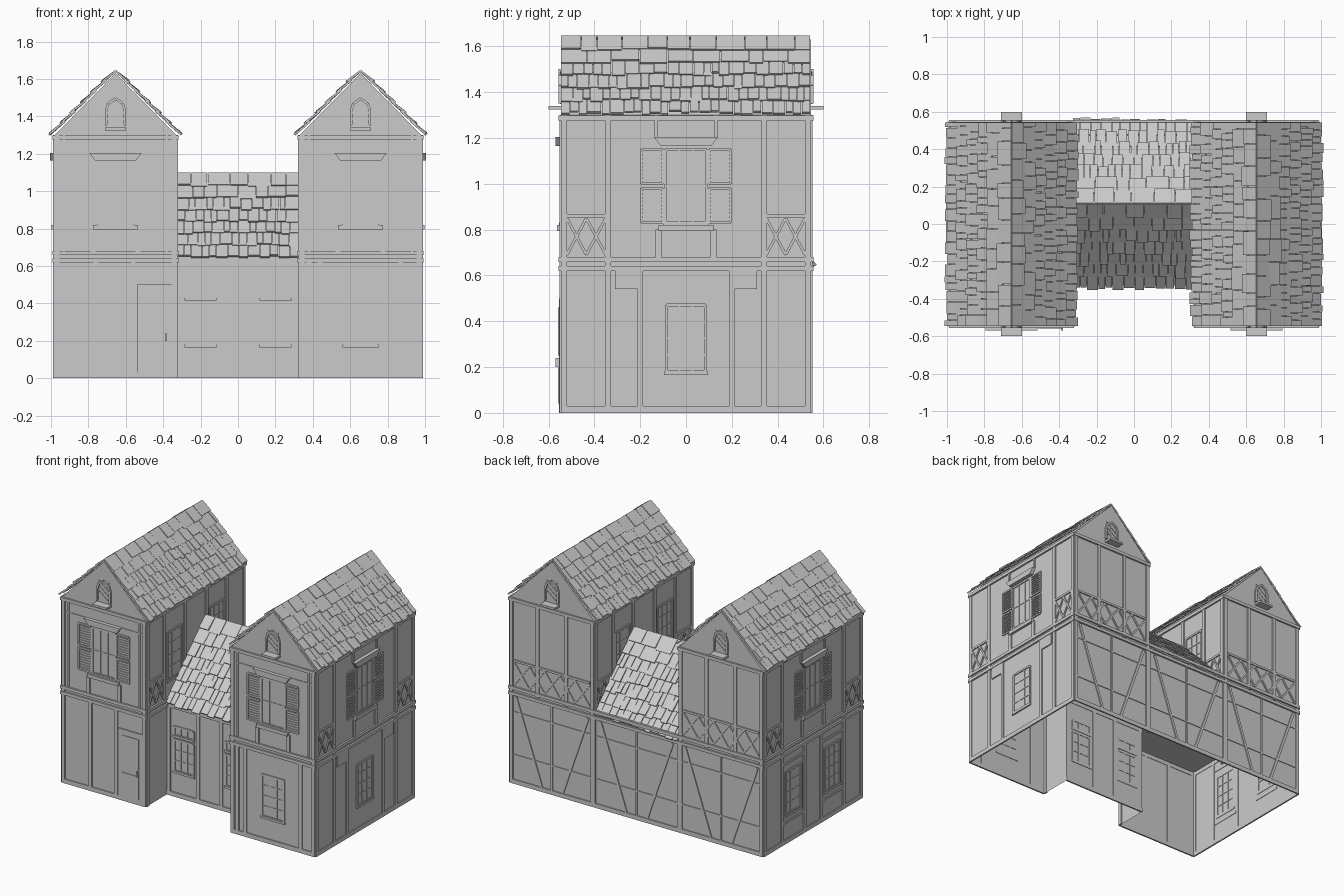
import bpy, bmesh, random
from mathutils import Vector

random.seed(4)
cube = bpy.data.objects.get("Cube")
if cube:
    bpy.data.objects.remove(cube)

stone = bpy.data.materials.new("plain_grey")
stone.use_nodes = True
GREY = (0.6, 0.6, 0.6, 1)
stone.diffuse_color = GREY
stone.node_tree.nodes["Principled BSDF"].inputs["Base Color"].default_value = GREY

X, Y, Z = Vector((1, 0, 0)), Vector((0, 1, 0)), Vector((0, 0, 1))
OUT, IN, HALF, MID, FLOOR, EAVE = 0.98, 0.33, 0.545, 0.655, 0.65, 1.3
MID_FRONT = -0.31


def finish(name, bm, recalc=True):
    if recalc:
        bmesh.ops.recalc_face_normals(bm, faces=bm.faces)
    mesh = bpy.data.meshes.new(name)
    bm.to_mesh(mesh)
    bm.free()
    mesh.materials.append(stone)
    bpy.context.collection.objects.link(bpy.data.objects.new(name, mesh))


def prism(bm, ring, offset, caps=True):
    a = [bm.verts.new(p) for p in ring]
    b = [bm.verts.new(p + offset) for p in ring]
    for i in range(len(a)):
        j = (i + 1) % len(a)
        bm.faces.new((a[i], a[j], b[j], b[i]))
    if caps:
        bm.faces.new(a[::-1])
        bm.faces.new(b)


class Wall:
    """Flat drawing surface: u runs along the wall, z up, depth outwards."""

    def __init__(self, name, origin, u, n):
        self.name, self.o, self.u, self.n, self.bm = name, origin, u, n, bmesh.new()

    def poly(self, pts, depth, back=0.003):
        ring = [self.o + self.u * a + Z * z - self.n * back for a, z in pts]
        prism(self.bm, ring, self.n * (depth + back))

    def rect(self, a, b, lo, hi, depth=0.008):
        self.poly([(a, lo), (b, lo), (b, hi), (a, hi)], depth)

    def bar(self, p, q, w=0.012, depth=0.007):
        p, q = Vector(p), Vector(q)
        d = (q - p).normalized() * w / 2
        s = Vector((-d.y, d.x))
        self.poly([p - s, q - s, q + s, p + s], depth)

    def posts(self, places, lo, hi, w=0.025):
        for a in places:
            self.rect(a - w / 2, a + w / 2, lo, hi)

    def rails(self, a, b, heights, w=0.02, depth=0.008):
        for z in heights:
            self.rect(a, b, z - w / 2, z + w / 2, depth)

    def lattice(self, a, b, lo=0.69, hi=0.85, n=2):
        step = (b - a) / n
        for i in range(n):
            l, r = a + i * step, a + (i + 1) * step
            self.bar((l, lo), (r, hi))
            self.bar((l, hi), (r, lo))
        self.rails(a, b, [hi + 0.01], 0.015)

    def window(self, c, lo, hi, w=0.17, cols=3, rows=4):
        l, r, t = c - w / 2, c + w / 2, 0.014
        for i in range(cols + 1):
            a = l + w * i / cols
            k = t if i in (0, cols) else t / 2
            self.bar((a, lo), (a, hi), k, k / 2)
        for i in range(rows + 1):
            z = lo + (hi - lo) * i / rows
            k = t if i in (0, rows) else t / 2
            self.bar((l, z), (r, z), k, k / 2)
        self.rect(l - 0.01, r + 0.01, lo - 0.015, lo, 0.01)

    def shuttered(self, c):
        lo, hi = 0.83, 1.15
        self.window(c, lo, hi, 0.18, 3, 2)
        for s in (-1, 1):
            a, b = sorted((c + s * 0.1, c + s * 0.195))
            for half in (lo, lo + 0.17):
                top = half + 0.15
                self.posts([a, b], half, top, 0.012)
                self.rails(a, b, [half, top], 0.012)
                for k in range(1, 9):
                    z = half + k * 0.15 / 9
                    self.rect(a, b, z - 0.004, z + 0.004, 0.006)
            self.posts([c + s * 0.12], 0.68, 0.8)
        self.poly([(c - 0.11, 1.165), (c + 0.11, 1.165),
                   (c + 0.14, 1.205), (c - 0.14, 1.205)], 0.025)
        self.rect(c - 0.12, c + 0.12, 0.795, 0.82, 0.018)

    def arch(self):
        l, lo, spring, top = 0.05, 1.35, 1.43, 1.495
        side = [(l, lo), (l, spring), (l * 0.75, spring + 0.04), (0, top)]
        pts = side + [(-a, z) for a, z in side[-2::-1]]
        for p, q in zip(pts, pts[1:]):
            self.bar(p, q, 0.014, 0.012)
        for s in (-1, 1):
            for z in (lo, lo + 0.035, lo + 0.07):
                self.bar((-s * l * 0.9, z), (s * l * 0.85, z + 0.07), 0.006, 0.005)
        self.rect(-0.055, 0.055, 1.325, 1.34, 0.055)

    def done(self):
        finish(self.name, self.bm)


def shingles(name, origin, along, length, slope, normal, rows):
    """Overlapping uneven tiles laid row by row from the eave up."""
    bm = bmesh.new()
    step = slope.length / rows
    t = slope.normalized()
    for r in range(rows):
        wide = 2 if r >= rows - 2 else 1
        a = 0
        while a < length - 0.005:
            w = min(random.uniform(0.03, 0.065) * wide, length - a)
            if length - a - w < 0.02:
                w = length - a
            low = r * step - random.uniform(0, 0.02)
            high = min((r + 1) * step + 0.012, slope.length)
            lift = random.uniform(0.01, 0.018)
            base = origin + along * a
            ring = [base + t * low + normal * (lift - 0.011),
                    base + t * high - normal * 0.006,
                    base + t * high + normal * 0.005,
                    base + t * low + normal * lift]
            prism(bm, ring, along * (w - 0.003))
            a += w
    finish(name, bm)


# Hollow ground floor on a U-shaped footprint, open underneath
foot = [(-OUT, -HALF), (-IN, -HALF), (-IN, MID_FRONT), (IN, MID_FRONT),
        (IN, -HALF), (OUT, -HALF), (OUT, HALF), (-OUT, HALF)]
bm = bmesh.new()
prism(bm, [Vector((x, y, 0)) for x, y in foot], Z * FLOOR, caps=False)
finish("ground_floor_walls", bm, recalc=False)

# Middle roof body and its two tiled slopes
bm = bmesh.new()
ridge_y, ridge_z = 0.11, 1.095
prism(bm, [Vector((-IN, y, z)) for y, z in
           ((MID_FRONT - 0.02, FLOOR), (HALF, FLOOR), (ridge_y, ridge_z))], X * 2 * IN)
finish("middle_roof_body", bm)
for label, y in (("front", MID_FRONT - 0.02), ("back", HALF)):
    start = Vector((-IN + 0.005, y, FLOOR))
    rise = Vector((0, ridge_y - y, ridge_z - FLOOR))
    n = Vector((0, -rise.z if y < 0 else rise.z, abs(rise.y))).normalized()
    shingles("middle_roof_tiles_" + label, start, X, 2 * IN - 0.01, rise, n, 7)

for side, s in (("left", 1), ("right", -1)):
    # Upper storey with gable, and its tiled slopes
    bm = bmesh.new()
    ring = [(IN, FLOOR), (OUT, FLOOR), (OUT, EAVE), (MID, 1.63), (IN, EAVE)]
    prism(bm, [Vector((s * x, -HALF, z)) for x, z in ring], Y * 2 * HALF)
    finish(side + "_upper_storey", bm)
    for label, edge in (("outer", 0.99), ("inner", 0.32)):
        start = Vector((s * edge, -HALF, EAVE + 0.01))
        rise = Vector((s * (MID - edge), 0, 1.643 - start.z))
        n = Vector((-rise.z if rise.x > 0 else rise.z, 0, abs(rise.x))).normalized()
        shingles(f"{side}_roof_tiles_{label}", start, Y, 2 * HALF, rise, n, 6)

    # Front and back faces: framing, gable window, ledges
    for label, f in (("front", -1), ("back", 1)):
        w = Wall(f"{side}_wing_{label}_timbers", Vector((s * MID, f * HALF, 0)), X * s, Y * f)
        h = OUT - MID
        w.posts([-h + 0.012, h - 0.012], 0, EAVE)
        w.rails(-h - 0.008, h + 0.008, [0.63, 0.67, EAVE - 0.012], 0.022, 0.012)
        w.rails(-h, h, [0.015], 0.03)
        w.arch()
        if f < 0:
            w.shuttered(0)
            w.posts([-h + 0.05, h - 0.05], 0.68, EAVE, 0.012)
            w.rails(-h, h, [1.2], 0.008, 0.004)
        else:
            w.lattice(-h + 0.03, h - 0.03, n=5)
            w.posts([-0.11, 0.11], FLOOR, EAVE)
        w.done()

    # Outer wall
    w = Wall(side + "_outer_timbers", Vector((s * OUT, 0, 0)), Y, X * s)
    w.shuttered(0)
    w.posts([-0.533, 0.533], 0, EAVE)
    w.posts([-0.34, 0.34], 0, EAVE)
    w.rails(-0.55, 0.55, [0.63, 0.67, EAVE - 0.012], 0.022, 0.012)
    w.rails(-HALF, HALF, [0.015], 0.03)
    w.lattice(-0.52, -0.35)
    w.lattice(0.35, 0.52)
    w.posts([-0.13, 0.13], 1.2, EAVE, 0.015)
    if s > 0:
        w.window(0, 0.18, 0.47)
        w.posts([-0.2, 0.2], 0, 0.62)
        for a in (-0.31, 0.21):
            w.rect(a, a + 0.1, 0.54, 0.62)
    else:
        w.posts([-0.09, 0.09], 0, 0.62)
        for a in (-0.215, 0.215):
            w.window(a, 0.2, 0.5)
            w.rails(a - 0.11, a + 0.11, [0.56, 0.15], 0.015)
    w.done()

    # Inner wall above the middle roof
    w = Wall(side + "_inner_timbers", Vector((s * IN, 0, 0)), Y, X * -s)
    w.posts([-0.533, 0.533], 0, EAVE)
    w.posts([-0.35, -0.12, 0.12, 0.34], FLOOR, EAVE)
    w.rails(-0.55, MID_FRONT, [0.63, 0.67], 0.022, 0.012)
    w.rails(-0.55, 0.55, [EAVE - 0.012], 0.022, 0.012)
    w.lattice(-0.52, -0.36)
    w.lattice(0.36, 0.52)
    for a in (-0.235, 0.235):
        w.window(a, 0.8, 1.13, 0.16, 3, 4)
    w.done()

# Ground floor front: door on the right wing, window on the left wing
w = Wall("door_and_front_posts", Vector((0, -HALF, 0)), X, -Y)
w.posts([-0.76, -0.56, 0.38, 0.44, 0.87], 0, 0.62)
w.rect(-0.54, -0.35, 0, 0.5, 0.009)
w.rect(-0.51, -0.38, 0.04, 0.2, 0.013)
w.rect(-0.51, -0.38, 0.25, 0.46, 0.013)
w.rect(-0.39, -0.38, 0.2, 0.24, 0.025)
w.window(0.655, 0.18, 0.47)
w.done()

# Recessed middle front
w = Wall("middle_front_timbers", Vector((0, MID_FRONT, 0)), X, -Y)
w.posts([-0.315, -0.09, 0.09, 0.315], 0, 0.62)
w.rails(-IN, IN, [0.015, 0.63], 0.03)
for a in (-0.2, 0.2):
    w.window(a, 0.18, 0.4, 0.15, 3, 3)
    w.window(a, 0.43, 0.49, 0.15, 3, 1)
w.done()

# Ground floor back: posts, rails and steep braces
w = Wall("back_timbers", Vector((0, HALF, 0)), X, Y)
w.posts([-IN, IN], 0, 0.62)
w.posts([-MID, 0, MID], 0, 0.62, 0.012)
w.rails(-IN, IN, [0.63, 0.67], 0.022, 0.012)
w.rails(-OUT, OUT, [0.2, 0.5], 0.01, 0.005)
w.rails(-IN, IN, [0.015], 0.03)
for c in (-MID, 0, MID):
    for s in (-1, 1):
        w.bar((c + s * 0.28, 0.61), (c + s * 0.08, 0.03), 0.018)
w.done()
